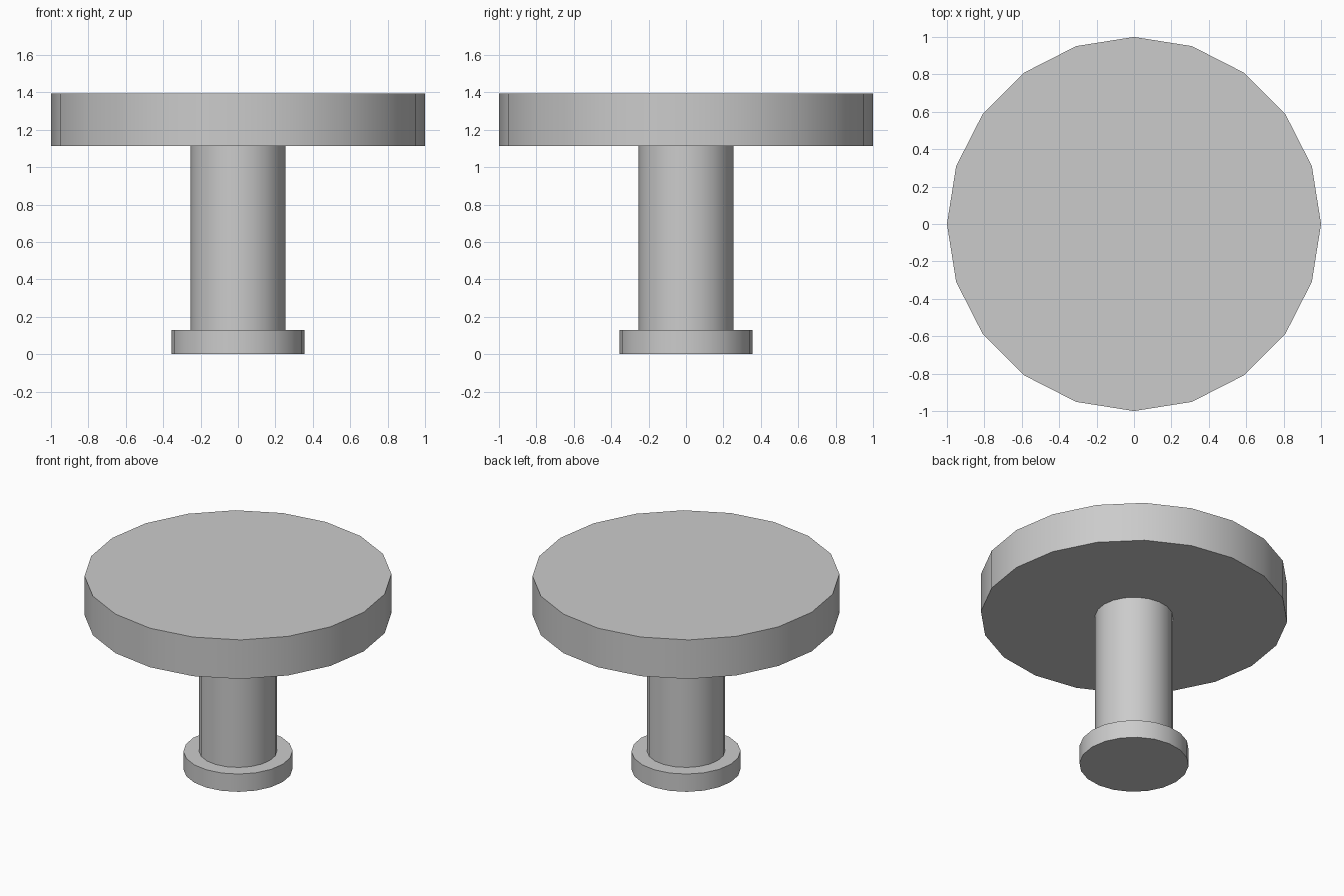
import bpy
import math

if "Cube" in bpy.data.objects:
    bpy.data.objects.remove(bpy.data.objects["Cube"])


def disc(name, radius, z_low, z_high, sides=20):
    """Upright cylinder between two heights, smooth sides with sharp rims."""
    bpy.ops.mesh.primitive_cylinder_add(
        vertices=sides, radius=radius, depth=z_high - z_low,
        location=(0, 0, (z_low + z_high) / 2))
    obj = bpy.context.object
    obj.name = name
    bpy.ops.object.shade_smooth_by_angle(angle=math.radians(30))
    return obj


# Foot, stem and broad round top
disc("foot", 0.356, 0.0, 0.128)
disc("stem", 0.254, 0.128, 1.112)
disc("round_top", 1.0, 1.112, 1.393)
